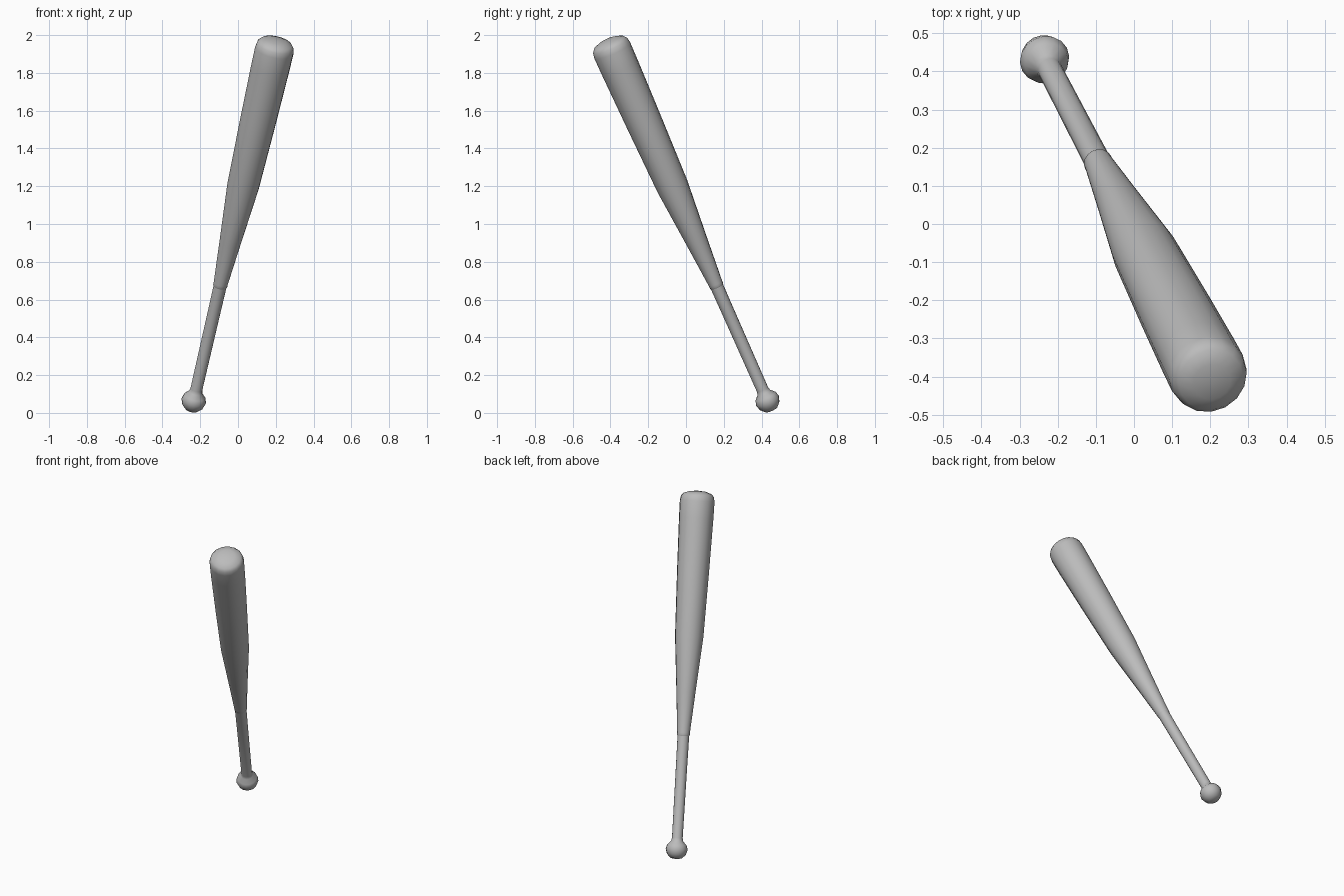
import bpy
import bmesh
import math
from mathutils import Vector

if "Cube" in bpy.data.objects:
    bpy.data.objects.remove(bpy.data.objects["Cube"], do_unlink=True)

SIDES = 16
LEAN = Vector((0.23, -0.443, 1.0))          # axis direction per unit of height
GRIP_TOP = Vector((-0.095, 0.163, 0.67))    # axis point where grip meets barrel

grey = bpy.data.materials.new("plain grey")
grey.use_nodes = True
colour = (0.5, 0.5, 0.5, 1.0)
grey.diffuse_color = colour
grey.node_tree.nodes["Principled BSDF"].inputs["Base Color"].default_value = colour


def lathe(name, profile):
    """Turn (radius, axis height) points around the leaning axis; ends close."""
    bm = bmesh.new()
    turn = LEAN.to_track_quat('Z', 'Y')
    rings = []
    for r, h in profile:
        centre = GRIP_TOP + LEAN * (h - GRIP_TOP.z)
        count = SIDES if r > 0 else 1
        ring = []
        for i in range(count):
            a = 2 * math.pi * i / SIDES
            ring.append(bm.verts.new(centre + turn @ Vector((r * math.cos(a), r * math.sin(a), 0))))
        rings.append(ring)
    for low, high in zip(rings, rings[1:]):
        for i in range(SIDES):
            j = (i + 1) % SIDES
            if len(low) == 1:
                bm.faces.new((low[0], high[j], high[i]))
            elif len(high) == 1:
                bm.faces.new((low[i], low[j], high[0]))
            else:
                bm.faces.new((low[i], low[j], high[j], high[i]))
    bmesh.ops.recalc_face_normals(bm, faces=bm.faces)
    mesh = bpy.data.meshes.new(name)
    bm.to_mesh(mesh)
    bm.free()
    mesh.materials.append(grey)
    obj = bpy.data.objects.new(name, mesh)
    bpy.context.collection.objects.link(obj)
    bpy.ops.object.select_all(action='DESELECT')
    obj.select_set(True)
    bpy.context.view_layer.objects.active = obj
    bpy.ops.object.shade_smooth_by_angle(angle=math.radians(60))
    return obj


# Knob and slim grip
lathe("grip_and_knob", [
    (0, 0.012), (0.034, 0.017), (0.056, 0.037), (0.066, 0.064),
    (0.058, 0.088), (0.036, 0.108), (0.032, 0.125), (0.034, 0.55), (0.035, 0.672),
    (0, 0.672)])

# Barrel with a small lip over the grip and a domed end
lathe("barrel", [
    (0, 0.668), (0.035, 0.668), (0.038, 0.674), (0.038, 0.686),
    (0.057, 0.90), (0.085, 1.20), (0.096, 1.55), (0.103, 1.83), (0.104, 1.92),
    (0.099, 1.945), (0.086, 1.96), (0.05, 1.972), (0, 1.976)])
